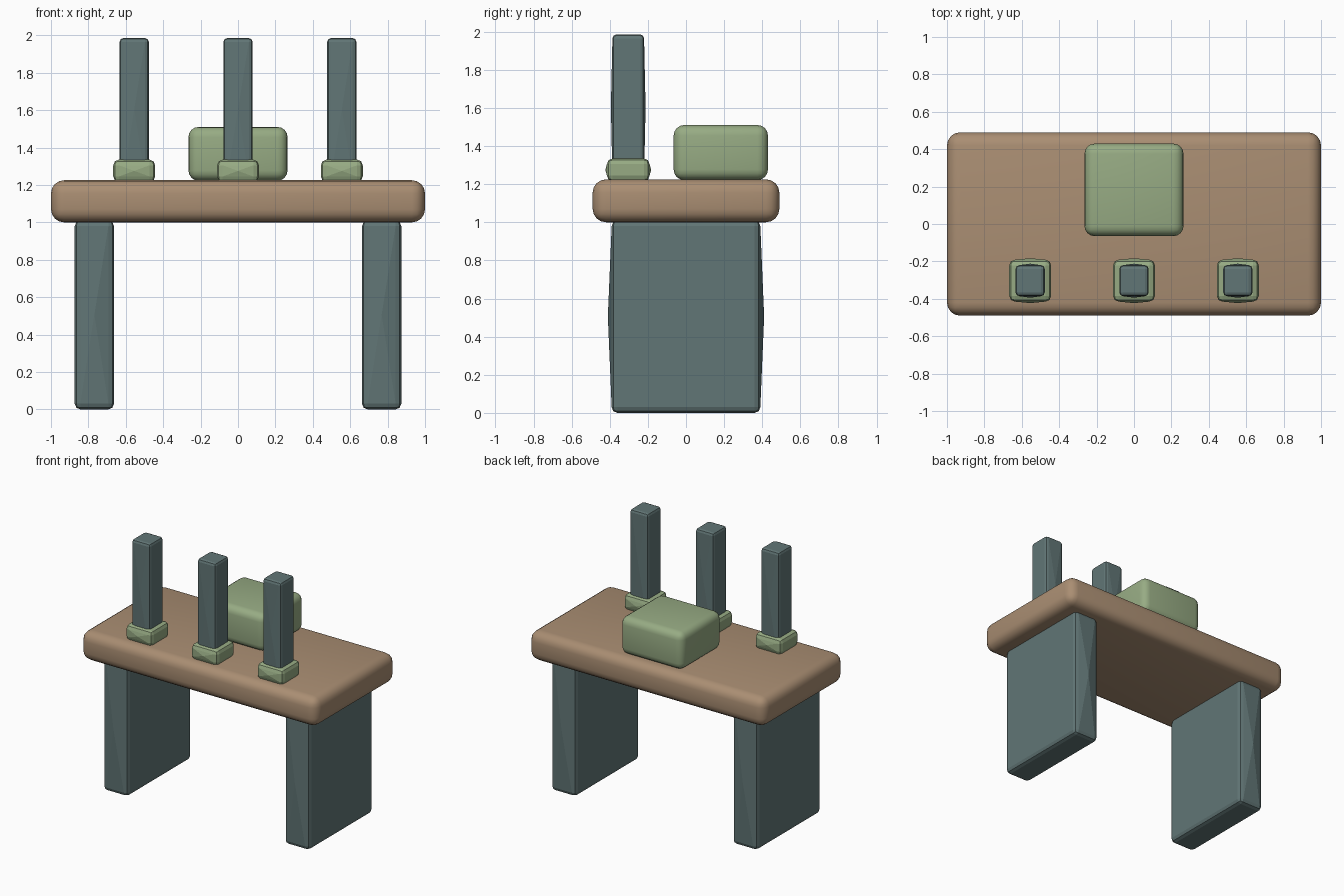
import bpy, bmesh
from mathutils import Vector

if "Cube" in bpy.data.objects:
    bpy.data.objects.remove(bpy.data.objects["Cube"])


def material(name, rgb):
    m = bpy.data.materials.new(name)
    m.diffuse_color = (*rgb, 1)
    m.use_nodes = True
    m.node_tree.nodes["Principled BSDF"].inputs["Base Color"].default_value = m.diffuse_color
    return m


WOOD = material("wood", (0.40, 0.27, 0.17))
GREEN = material("green", (0.31, 0.41, 0.23))
SLATE = material("slate", (0.12, 0.18, 0.18))


def box(name, lo, hi, radius, mat, segments=3, dent=0.0):
    """Rounded box between two corners; dent sinks the middle of each flat side."""
    lo, hi = Vector(lo), Vector(hi)
    size, mid = hi - lo, (lo + hi) / 2
    bm = bmesh.new()
    bmesh.ops.create_cube(bm, size=1)
    bmesh.ops.scale(bm, vec=size, verts=bm.verts)
    bmesh.ops.bevel(bm, geom=bm.edges[:], offset=radius, segments=segments,
                    profile=0.5, affect='EDGES')
    if dent:
        flats = sorted(bm.faces, key=lambda f: -f.calc_area())[:30]
        half = size / 2
        flats = [f for f in flats if any(
            abs(abs(f.calc_center_median()[i]) - half[i]) < 1e-4 for i in range(3))]
        normals = [f.normal.copy() for f in flats]
        poked = bmesh.ops.poke(bm, faces=flats)
        for v, n in zip(poked["verts"], normals):
            v.co -= n * dent
    mesh = bpy.data.meshes.new(name)
    bmesh.ops.recalc_face_normals(bm, faces=bm.faces[:])
    bm.to_mesh(mesh)
    bm.free()
    mesh.materials.append(mat)
    obj = bpy.data.objects.new(name, mesh)
    obj.location = mid
    bpy.context.collection.objects.link(obj)
    if not dent:
        bpy.ops.object.select_all(action='DESELECT')
        obj.select_set(True)
        bpy.context.view_layer.objects.active = obj
        bpy.ops.object.shade_smooth_by_angle(angle=0.6)
    return obj


# Table top and the block resting on it
box("table_top", (-1, -0.49, 1.0), (1, 0.49, 1.225), 0.07, WOOD, 4)
box("block", (-0.265, -0.065, 1.222), (0.265, 0.43, 1.51), 0.055, GREEN, 4)

# Slab legs with faceted, slightly sunken sides
for side, x in (("left", -0.768), ("right", 0.768)):
    box(side + "_leg", (x - 0.105, -0.39, 0), (x + 0.105, 0.39, 1.01),
        0.03, SLATE, 2, dent=0.02)

# Row of posts with collars along the front
for side, x in (("left", -0.555), ("middle", 0), ("right", 0.555)):
    y = -0.303
    box(side + "_post", (x - 0.078, y - 0.083, 1.22), (x + 0.078, y + 0.083, 1.985),
        0.02, SLATE, 2, dent=0.008)
    box(side + "_collar", (x - 0.112, y - 0.112, 1.215), (x + 0.112, y + 0.112, 1.335),
        0.03, GREEN, 2, dent=0.008)
